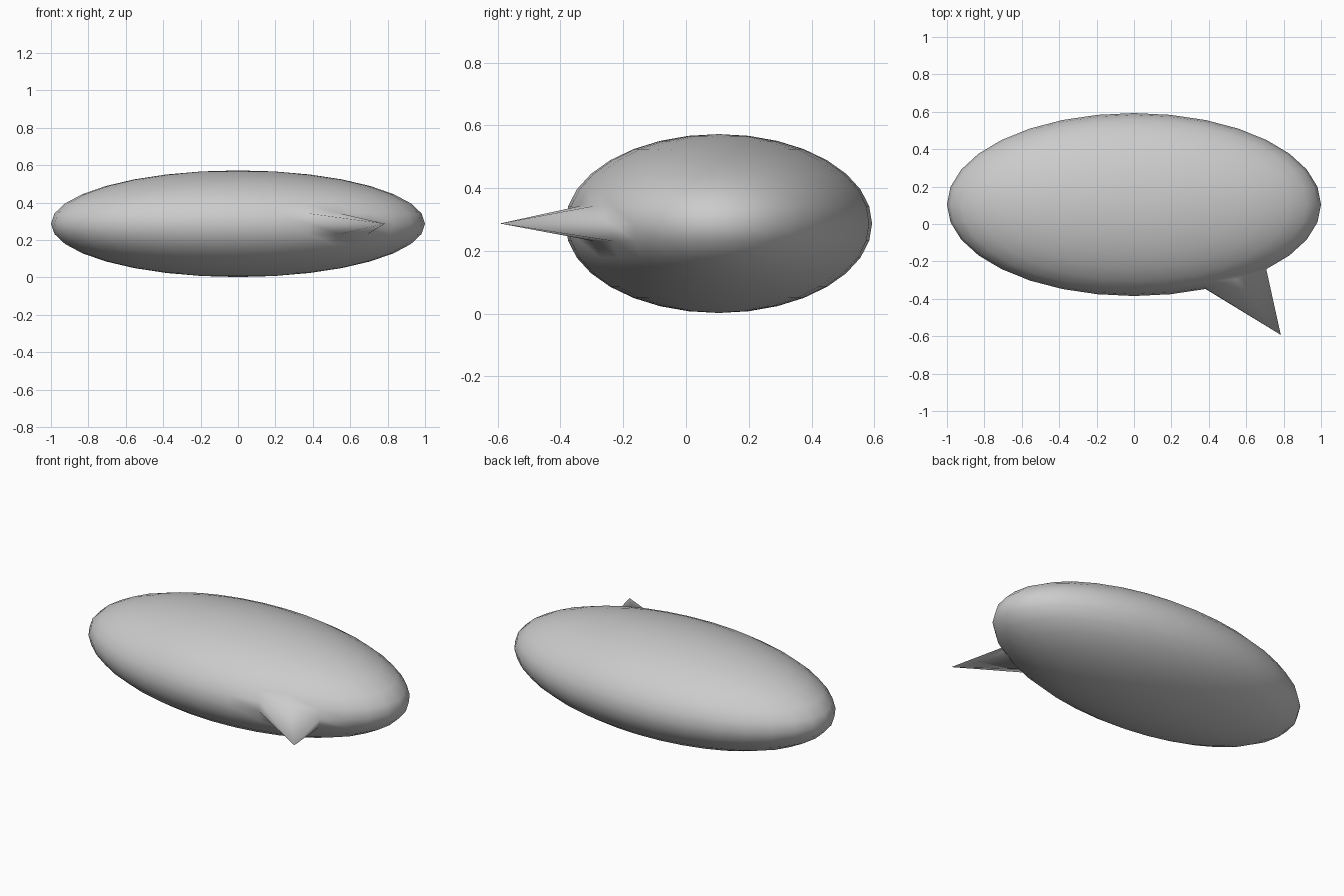
import bpy, bmesh
from math import sin, cos, radians
from mathutils import Vector

if "Cube" in bpy.data.objects:
    bpy.data.objects.remove(bpy.data.objects["Cube"])

SIZE = Vector((1.0, 0.489, 0.285))
CENTRE = Vector((0.0, 0.104, 0.287))
STEP = 11.25


def on_bubble(azimuth, latitude):
    """Point on the ellipsoid, azimuth measured from +x towards the front."""
    a, l = radians(azimuth), radians(latitude)
    unit = Vector((cos(a) * cos(l), -sin(a) * cos(l), sin(l)))
    return unit * SIZE + CENTRE


# flattened round bubble body
bm = bmesh.new()
bmesh.ops.create_uvsphere(bm, u_segments=32, v_segments=16, radius=1)
for v in bm.verts:
    v.co = v.co * SIZE + CENTRE


def nearest(azimuth, latitude):
    p = on_bubble(azimuth, latitude)
    return min(bm.verts, key=lambda v: (v.co - p).length)


# split the four faces around the tail root along one diagonal direction
root_az = 56.25
root = nearest(root_az, 0)
for da in (0, STEP):
    for lat in (0, -STEP):
        upper_left = nearest(root_az + da, lat + STEP)
        lower_right = nearest(root_az + da - STEP, lat)
        bmesh.ops.connect_verts(bm, verts=[upper_left, lower_right])

# pull one vertex out into the pointed tail
root.co = (0.785, -0.593, 0.287)
bmesh.ops.recalc_face_normals(bm, faces=bm.faces)
for f in bm.faces:
    f.smooth = True

mesh = bpy.data.meshes.new("speech_bubble")
bm.to_mesh(mesh)
bm.free()
bubble = bpy.data.objects.new("speech_bubble", mesh)
bpy.context.collection.objects.link(bubble)
